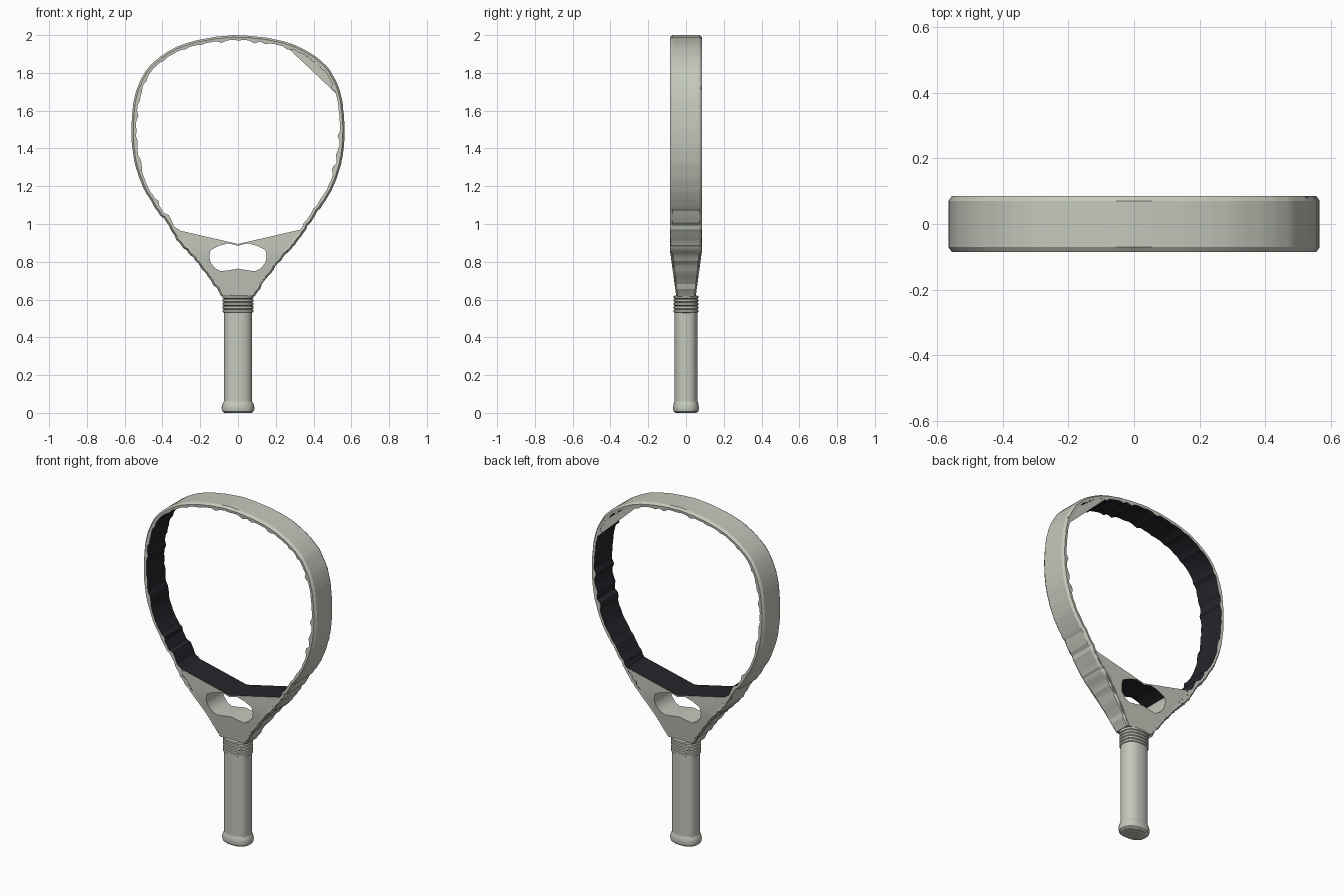
import bpy, bmesh, math, random
from mathutils import Vector

random.seed(4)
cube = bpy.data.objects.get("Cube")
if cube:
    bpy.data.objects.remove(cube, do_unlink=True)


def material(name, rgb):
    m = bpy.data.materials.new(name)
    m.use_nodes = True
    m.diffuse_color = (*rgb, 1)
    m.node_tree.nodes["Principled BSDF"].inputs["Base Color"].default_value = (*rgb, 1)
    return m


GREY = material("pale grey green", (0.55, 0.58, 0.50))
DARK = material("dark core", (0.018, 0.018, 0.024))


def finish(name, bm, angle=30, fix_normals=True):
    if fix_normals:
        bmesh.ops.recalc_face_normals(bm, faces=bm.faces)
    me = bpy.data.meshes.new(name)
    bm.to_mesh(me)
    bm.free()
    me.materials.append(GREY)
    me.materials.append(DARK)
    ob = bpy.data.objects.new(name, me)
    bpy.context.collection.objects.link(ob)
    bpy.ops.object.select_all(action="DESELECT")
    ob.select_set(True)
    bpy.context.view_layer.objects.active = ob
    bpy.ops.object.shade_smooth_by_angle(angle=math.radians(angle))
    return ob


def depth(z):
    """Half thickness of the head, thinning towards the handle."""
    t = min(1, max(0, (z - 0.62) / 0.23))
    return 0.053 + 0.032 * t


def spline(pts, steps):
    """Smooth open curve through the points."""
    p = [Vector(q) for q in pts]
    p = [2 * p[0] - p[1]] + p + [2 * p[-1] - p[-2]]
    out = []
    for a, b, c, d in zip(p, p[1:], p[2:], p[3:]):
        for i in range(steps):
            t = i / steps
            out.append(0.5 * (2 * b + (c - a) * t + (2 * a - 5 * b + 4 * c - d) * t * t
                              + (3 * b - a - 3 * c + d) * t ** 3))
    return out + [p[-2]]


# Head frame: a bevelled band swept around the outline
half = [(0.09, 0.615), (0.175, 0.737), (0.254, 0.832), (0.317, 0.90), (0.386, 1.007),
        (0.465, 1.12), (0.52, 1.235), (0.555, 1.36), (0.565, 1.52), (0.545, 1.686),
        (0.49, 1.81), (0.41, 1.888), (0.307, 1.946), (0.175, 1.983)]
outline = spline(half + [(0, 2.0)] + [(-x, z) for x, z in reversed(half)], 6)
section = [(0, -0.83), (0, 0.83), (0.01, 1), (0.024, 0.98), (0.024, -0.98), (0.01, -1)]

bm = bmesh.new()
rings = []
for i, p in enumerate(outline):
    tan = (outline[min(i + 1, len(outline) - 1)] - outline[max(i - 1, 0)]).normalized()
    inward = Vector((-tan.y, tan.x))
    rough = random.random() * (0.009 if p.y < 1.15 else 0.002)
    ragged = 0.016 * random.random() ** 5
    ring = []
    for k, (off, y) in enumerate(section):
        q = p + inward * (off + rough + (ragged if k in (3, 4) else 0))
        if abs(p.x) < 0.01 and k < 2:
            q = p
        ring.append(bm.verts.new((q.x, y * depth(p.y), q.y)))
    rings.append(ring)
n = len(section)
for a, b in zip(rings, rings[1:]):
    for k in range(n):
        f = bm.faces.new((a[k], a[(k + 1) % n], b[(k + 1) % n], b[k]))
        f.material_index = int(k == 3)
bm.faces.new(rings[0])
bm.faces.new(rings[-1])
finish("head_frame", bm, 20)

# Throat: tapered plate with a V top and a rounded opening
side = [(0.355, 0.976), (0.30, 0.90), (0.24, 0.832), (0.16, 0.737), (0.08, 0.618)]
border = [(0, 0.894)] + side + [(-x, z) for x, z in reversed(side)]
hole_half = [(0, 0.885), (0.05, 0.898), (0.10, 0.885), (0.145, 0.862), (0.152, 0.83),
             (0.145, 0.795), (0.12, 0.765), (0.09, 0.75), (0.05, 0.755), (0, 0.764)]
opening = hole_half + [(-x, z) for x, z in reversed(hole_half[1:-1])]

bm = bmesh.new()
loops = []
for s in (-1, 1):
    edges = []
    for pts in (border, opening):
        vs = [bm.verts.new((x, s * depth(z) * 0.965, z)) for x, z in pts]
        loops.append(vs)
        edges += [bm.edges.new((vs[i - 1], vs[i])) for i in range(len(vs))]
    bmesh.ops.triangle_fill(bm, edges=edges, use_beauty=True, normal=(0, s, 0))
for front, back in zip(loops[:2], loops[2:]):
    for i in range(len(front)):
        f = bm.faces.new((front[i - 1], front[i], back[i], back[i - 1]))
        # The bridge between head and opening is dark
        f.material_index = int(min(v.co.z for v in f.verts) > 0.86)
finish("throat", bm, 30)

# Thin leftover face sheet at the upper corner of the head, on the back
sheet = [(0.24, 1.955), (0.31, 1.925), (0.40, 1.86), (0.47, 1.80), (0.53, 1.72), (0.52, 1.69)]
bm = bmesh.new()
face = bm.faces.new([bm.verts.new((x, 0.078, z)) for x, z in sheet])
ext = bmesh.ops.extrude_face_region(bm, geom=[face])
for v in ext["geom"]:
    if isinstance(v, bmesh.types.BMVert):
        v.co.y += 0.004
finish("corner_sheet", bm)


def loft(name, levels, sides=40, angle=35):
    """Stack of rounded oval rings given as (z, half width, half depth)."""
    bm = bmesh.new()
    rows = []
    for z, rx, ry in levels:
        row = []
        for i in range(sides):
            a = math.tau * i / sides
            c, s = math.cos(a), math.sin(a)
            row.append(bm.verts.new((rx * math.copysign(abs(c) ** 0.85, c),
                                     ry * math.copysign(abs(s) ** 0.85, s), z)))
        rows.append(row)
    for a, b in zip(rows, rows[1:]):
        for i in range(sides):
            bm.faces.new((a[i - 1], a[i], b[i], b[i - 1]))
    bm.faces.new(rows[0])
    bm.faces.new(rows[-1])
    return finish(name, bm, angle)


# Handle parts
loft("butt_cap", [(0, 0.072, 0.054), (0.008, 0.083, 0.065), (0.025, 0.087, 0.069),
                  (0.045, 0.083, 0.066), (0.06, 0.076, 0.061)])
loft("grip", [(0.05, 0.075, 0.061), (0.54, 0.075, 0.061)])

# Ribbed collar
ribs = []
count, low, high = 5, 0.53, 0.622
step = (high - low) / count
for i in range(count):
    z = low + i * step
    for t, r in ((0, 0.075), (0.2, 0.081), (0.8, 0.081), (1, 0.075)):
        ribs.append((z + t * step * 0.98, r, r - 0.016))
loft("collar", ribs, angle=25)
